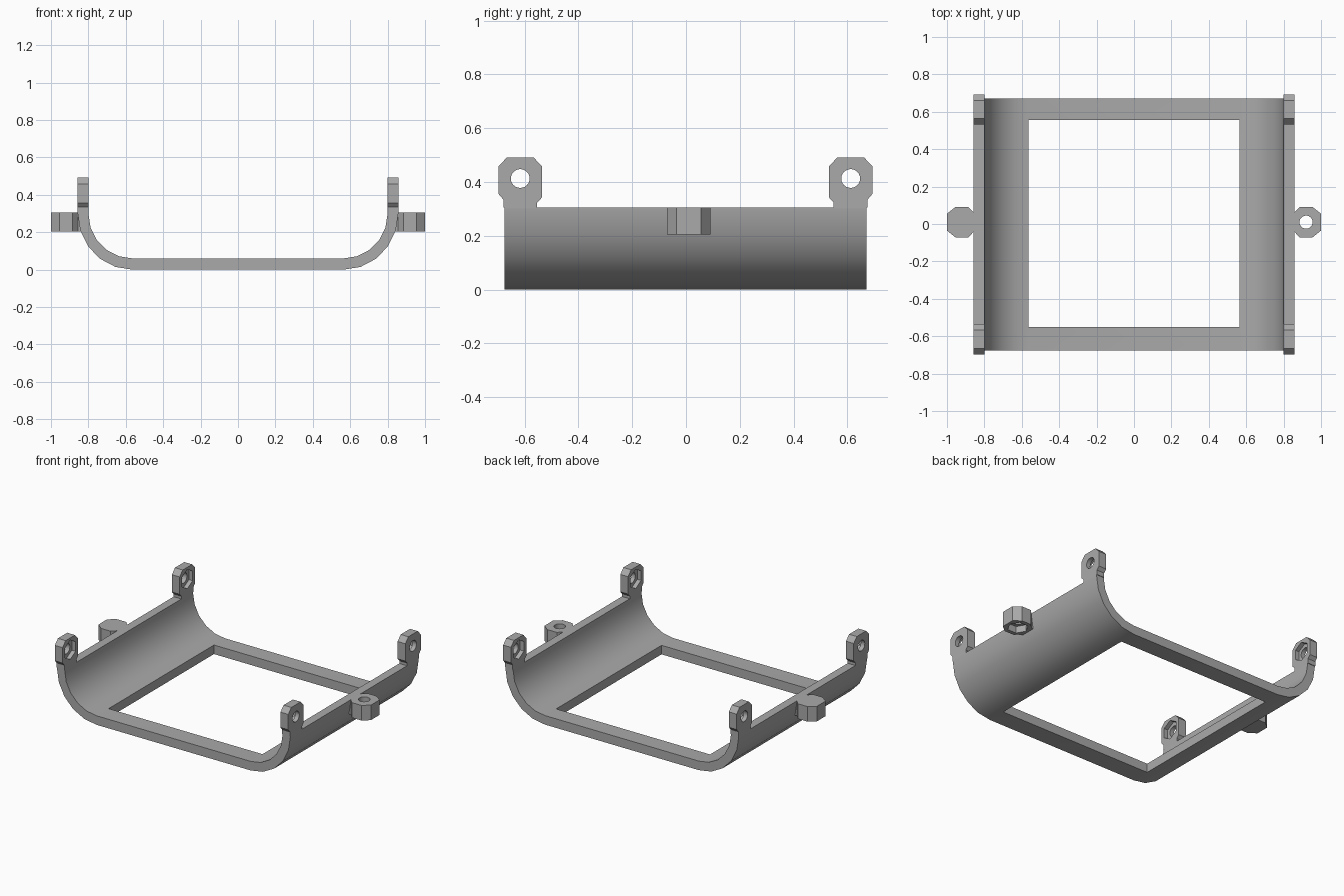
import bpy, bmesh, math
from mathutils import Matrix, Vector

cube = bpy.data.objects.get("Cube")
if cube:
    bpy.data.objects.remove(cube, do_unlink=True)

grey = bpy.data.materials.new("matte_grey")
grey.use_nodes = True
tone = (0.40, 0.40, 0.40, 1)
grey.diffuse_color = tone
grey.node_tree.nodes["Principled BSDF"].inputs["Base Color"].default_value = tone


def prism(name, outline, depth, matrix):
    """Extrude a 2D outline along local z and place it with a matrix."""
    bm = bmesh.new()
    face = bm.faces.new([bm.verts.new((u, v, 0)) for u, v in outline])
    ext = bmesh.ops.extrude_face_region(bm, geom=[face])
    moved = [g for g in ext["geom"] if isinstance(g, bmesh.types.BMVert)]
    bmesh.ops.translate(bm, verts=moved, vec=(0, 0, depth))
    bm.transform(matrix)
    bmesh.ops.recalc_face_normals(bm, faces=bm.faces)
    mesh = bpy.data.meshes.new(name)
    bm.to_mesh(mesh)
    bm.free()
    mesh.materials.append(grey)
    obj = bpy.data.objects.new(name, mesh)
    bpy.context.collection.objects.link(obj)
    return obj


def cut(obj, cutter):
    """Subtract the cutter, then delete it."""
    cutter.hide_render = True
    mod = obj.modifiers.new("cut", "BOOLEAN")
    mod.operation = "DIFFERENCE"
    mod.solver = "EXACT"
    mod.object = cutter
    bpy.context.view_layer.objects.active = obj
    bpy.ops.object.modifier_apply(modifier=mod.name)
    bpy.data.objects.remove(cutter, do_unlink=True)


def smooth(obj):
    bpy.ops.object.select_all(action="DESELECT")
    obj.select_set(True)
    bpy.context.view_layer.objects.active = obj
    bpy.ops.object.shade_smooth_by_angle(angle=math.radians(30))


def ring(radius, count, turn=0):
    return [(radius * math.cos(turn + math.tau * i / count),
             radius * math.sin(turn + math.tau * i / count)) for i in range(count)]


def axes(u, v, w, origin):
    m = Matrix((u, v, w)).transposed().to_4x4()
    m.translation = Vector(origin)
    return m


# Curved cradle: U profile swept from front to back
RIM, STEPS = 0.305, 5
CENTRE, CENTRE_Z = 0.565, 0.30


def bend(rx, rz):
    pts = [(CENTRE + rx, RIM)]
    for i in range(STEPS + 1):
        a = math.pi / 2 * i / STEPS
        pts.append((CENTRE + rx * math.cos(a), CENTRE_Z - rz * math.sin(a)))
    return pts


def u_line(half):
    return half + [(-x, z) for x, z in reversed(half)]


profile = u_line(bend(0.292, 0.30)) + u_line(bend(0.235, 0.24))[::-1]
cradle = prism("cradle", profile, 1.346,
               axes((1, 0, 0), (0, 0, 1), (0, 1, 0), (0, -0.675, 0)))

# Rectangular window through the floor
window = [(-0.565, -0.55), (0.565, -0.55), (0.565, 0.555), (-0.565, 0.555)]
cut(cradle, prism("window_cutter", window, 0.4, Matrix.Translation((0, 0, -0.1))))
smooth(cradle)

# Chamfered tab outline around its hole; the narrow neck points to -v
TAB = [(-0.063, -0.108), (-0.063, -0.078), (-0.081, -0.057), (-0.081, 0.045),
       (-0.049, 0.079), (0.049, 0.079), (0.081, 0.045), (0.081, -0.07),
       (0.063, -0.09), (0.063, -0.108)]


def tab(name, outline, depth, matrix, recess):
    """Tab with a round through hole and a hexagonal nut pocket on its far side."""
    obj = prism(name, outline, depth, matrix)
    cut(obj, prism("hole_cutter", ring(0.035, 24), depth + 0.1,
                   matrix @ Matrix.Translation((0, 0, -0.05))))
    cut(obj, prism("nut_cutter", ring(0.064, 6, math.pi / 6), recess + 0.05,
                   matrix @ Matrix.Translation((0, 0, depth - recess))))
    smooth(obj)


for sx, side in ((1, "left"), (-1, "right")):
    # Upright ears at the corners, nut pockets facing inward
    for sy, end in ((-1, "front"), (1, "back")):
        tab(f"{end}_{side}_ear", [(-u, v) for u, v in TAB], 0.057,
            axes((0, sy, 0), (0, 0, 1), (-sx, 0, 0),
                 (sx * 0.857, -0.002 + sy * 0.614, 0.413)), 0.028)
    # Horizontal side lug, nut pocket facing down
    lug = [(u, v if v > -0.1 else -0.075) for u, v in TAB if v > -0.085 or v < -0.1]
    lug = [(-0.05, -0.08), (-0.05, -0.064), (-0.081, -0.035), (-0.081, 0.035),
           (-0.045, 0.08), (0.045, 0.08), (0.081, 0.035), (0.081, -0.035),
           (0.05, -0.064), (0.05, -0.08)]
    tab(f"{side}_lug", lug, 0.1,
        axes((0, 1, 0), (sx, 0, 0), (0, 0, -1), (sx * 0.92, 0.01, RIM)), 0.045)
